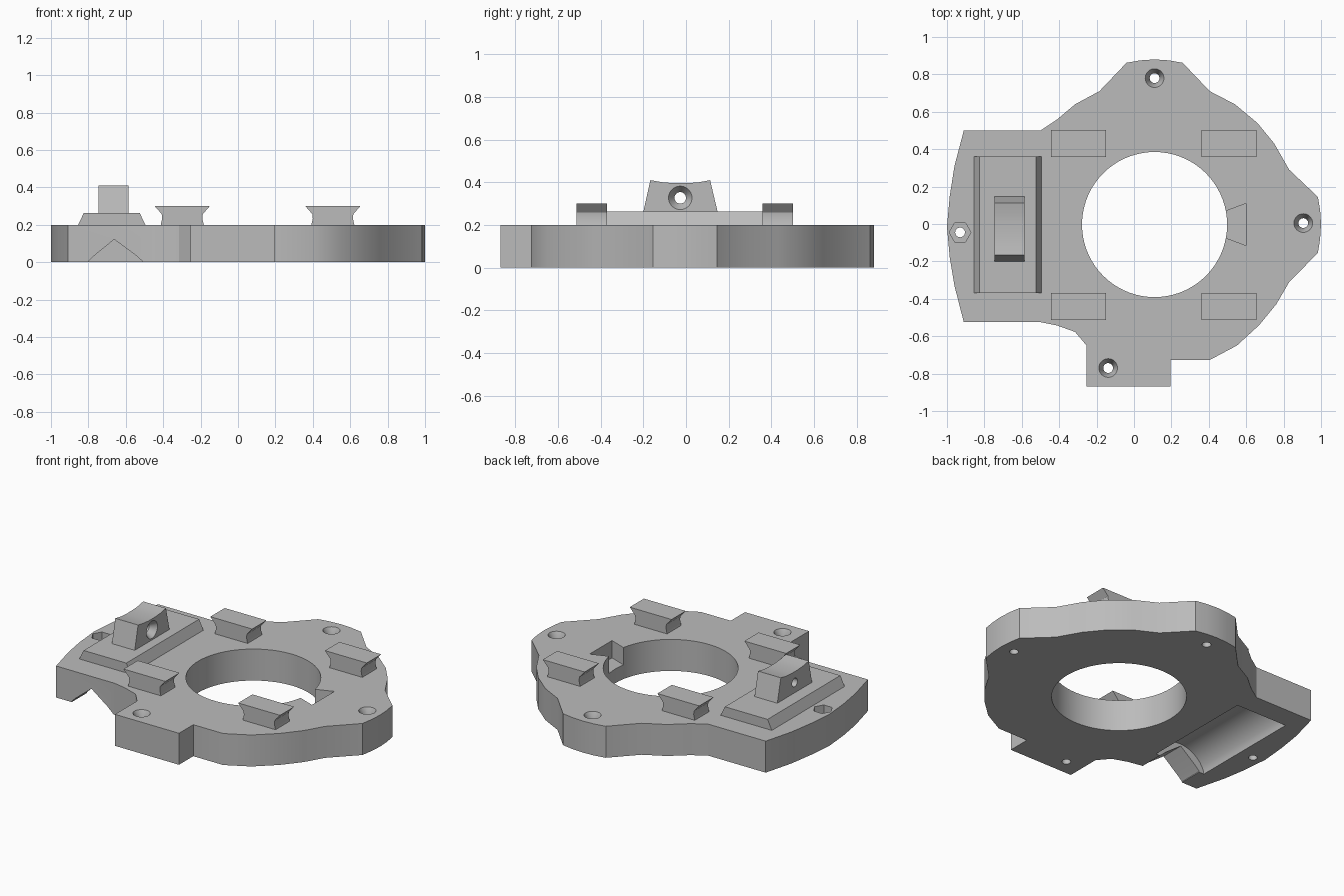
import bpy, bmesh, math

if "Cube" in bpy.data.objects:
    bpy.data.objects.remove(bpy.data.objects["Cube"])

grey = bpy.data.materials.new("plain grey")
grey.diffuse_color = (0.5, 0.5, 0.5, 1)
grey.use_nodes = True
grey.node_tree.nodes["Principled BSDF"].inputs["Base Color"].default_value = grey.diffuse_color


def loft(name, rings):
    """Closed solid through rings of 3D points."""
    bm = bmesh.new()
    vs = [[bm.verts.new(p) for p in r] for r in rings]
    n = len(rings[0])
    bm.faces.new(vs[0])
    bm.faces.new(vs[-1])
    for a, b in zip(vs, vs[1:]):
        for i in range(n):
            j = (i + 1) % n
            bm.faces.new((a[i], a[j], b[j], b[i]))
    bmesh.ops.recalc_face_normals(bm, faces=bm.faces)
    me = bpy.data.meshes.new(name)
    bm.to_mesh(me)
    bm.free()
    me.materials.append(grey)
    ob = bpy.data.objects.new(name, me)
    bpy.context.collection.objects.link(ob)
    return ob


def prism_z(name, pts, lo, hi):
    return loft(name, [[(x, y, z) for x, y in pts] for z in (lo, hi)])


def prism_y(name, pts, lo, hi):
    return loft(name, [[(x, y, z) for x, z in pts] for y in (lo, hi)])


def circle(x, y, r, n=32):
    return [(x + r * math.cos(2 * math.pi * i / n), y + r * math.sin(2 * math.pi * i / n))
            for i in range(n)]


def cut(ob, cutters):
    for c in cutters:
        m = ob.modifiers.new("cut", 'BOOLEAN')
        m.operation, m.solver, m.object = 'DIFFERENCE', 'EXACT', c
    dg = bpy.context.evaluated_depsgraph_get()
    me = bpy.data.meshes.new_from_object(ob.evaluated_get(dg))
    ob.modifiers.clear()
    ob.data = me
    for c in cutters:
        bpy.data.objects.remove(c)


# Base plate outline
outline = [(-.91, .5), (-.5, .5), (-.41, .56), (-.315, .64), (-.185, .71), (-.04, .862),
           (.035, .875), (.11, .88), (.185, .875), (.26, .862), (.405, .71), (.54, .64),
           (.66, .54), (.75, .43), (.83, .29), (.983, .145), (.995, .075), (1, 0),
           (.995, -.08), (.983, -.155), (.83, -.31), (.76, -.43), (.67, -.54), (.55, -.65),
           (.405, -.727), (.195, -.727), (.195, -.87), (-.255, -.87), (-.255, -.648),
           (-.315, -.577), (-.41, -.543), (-.5, -.525), (-.91, -.525), (-.96, -.33),
           (-.985, -.18), (-1, -.015), (-.985, .15), (-.96, .31)]
plate = prism_z("base_plate", outline, 0, .2)

# Centre opening with a shallow notch, hex nut pocket with its hole
cutters = [
    prism_z("centre_cut", circle(.11, -.003, .388, 72), -.1, .3),
    prism_z("notch_cut", [(.4, -.04), (.6, -.115), (.6, .11), (.4, .035)], .09, .3),
    prism_z("hex_cut", circle(-.93, -.045, .058, 6), .1, .3),
    prism_z("nut_hole_cut", circle(-.93, -.045, .026), -.1, .15),
]
# Countersunk screw holes
for x, y in ((.11, .78), (.905, .005), (-.138, -.77)):
    prof = ((-.1, .026), (.15, .026), (.2, .05), (.25, .05))
    cutters.append(loft("screw_cut", [[(px, py, z) for px, py in circle(x, y, r)]
                                      for z, r in prof]))
# Arched channel underneath, with a narrower mouth at the front
arch = [(-.655 + .18 * math.cos(math.pi * i / 16), .135 * math.sin(math.pi * i / 16) ** 1.2)
        for i in range(17)]
cutters.append(prism_y("channel_cut", [(-.475, -.1)] + arch + [(-.835, -.1)], -.37, .36))
mouth = [(-.8, -.1), (-.8, .005), (-.775, .03), (-.662, .122), (-.55, .04), (-.505, 0), (-.505, -.1)]
cutters.append(prism_y("mouth_cut", mouth, -.6, -.3))
cut(plate, cutters)

# Bevelled pad over the channel
prism_y("pad", [(-.855, .2), (-.495, .2), (-.525, .262), (-.825, .262)], -.37, .36)

# Tapered lug with dished top and a countersunk cross hole
side = [(-.2, .262), (.148, .262), (.113, .41), (.06, .4), (.01, .396), (-.06, .396),
        (-.11, .4), (-.167, .41)]
lug = loft("lug", [[(x, y, z) for y, z in side] for x in (-.745, -.585)])
hole = ((-.8, .027), (-.625, .027), (-.585, .055), (-.55, .055))
cut(lug, [loft("lug_hole_cut", [[(x, y, z) for y, z in circle(-.027, .327, r)]
                                for x, r in hole])])

# Four dovetail rails
half = ((.115, .2), (.107, .235), (.11, .258), (.147, .3))
for name, cx in (("left", -.298), ("right", .507)):
    prof = [(cx + w, z) for w, z in half] + [(cx - w, z) for w, z in reversed(half)]
    prism_y(name + "_front_rail", prof, -.512, -.37)
    prism_y(name + "_back_rail", prof, .358, .502)

# Smooth shading with sharp edges
for ob in bpy.context.scene.objects:
    ob.select_set(True)
    bpy.context.view_layer.objects.active = ob
bpy.ops.object.shade_smooth_by_angle(angle=math.radians(30))
